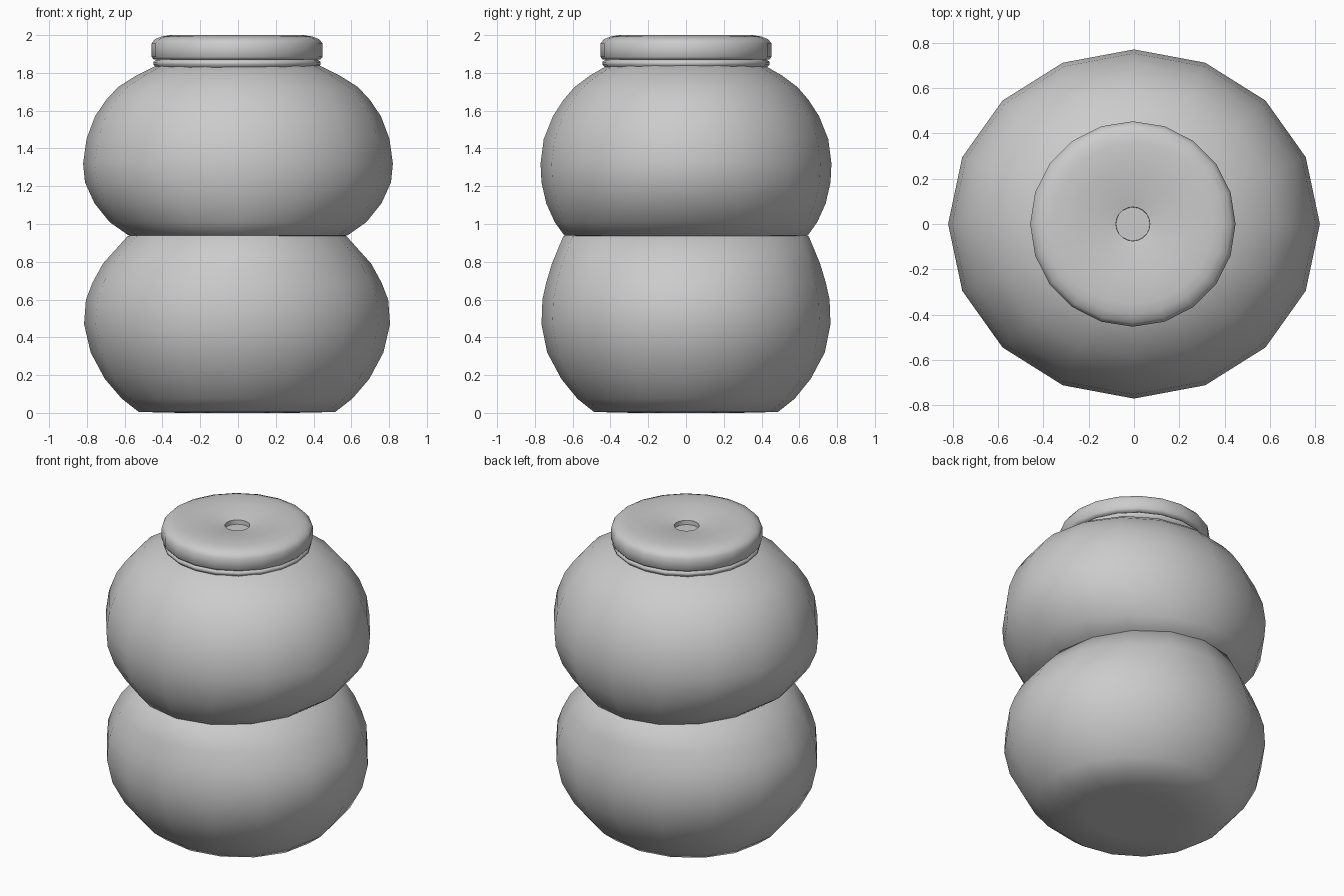
import bpy, bmesh, math


def lathe(name, rings, sides, cx=0.0, sharp_angle=70):
    """Stack of elliptical rings (rx, ry, z) with both ends capped."""
    bm = bmesh.new()
    loops = []
    for rx, ry, z in rings:
        loops.append([bm.verts.new((cx + rx * math.cos(2 * math.pi * i / sides),
                                    ry * math.sin(2 * math.pi * i / sides), z))
                      for i in range(sides)])
    for a, b in zip(loops, loops[1:]):
        for i in range(sides):
            j = (i + 1) % sides
            bm.faces.new((a[i], a[j], b[j], b[i]))
    bm.faces.new(loops[0][::-1])
    bm.faces.new(loops[-1])
    bmesh.ops.recalc_face_normals(bm, faces=bm.faces)
    mesh = bpy.data.meshes.new(name)
    bm.to_mesh(mesh)
    bm.free()
    obj = bpy.data.objects.new(name, mesh)
    bpy.context.collection.objects.link(obj)
    bpy.ops.object.select_all(action='DESELECT')
    obj.select_set(True)
    bpy.context.view_layer.objects.active = obj
    bpy.ops.object.shade_smooth_by_angle(angle=math.radians(sharp_angle))
    return obj


# Lower bulge, flat on the ground
lathe("lower_bulb", [
    (0.30, 0.28, 0.0), (0.52, 0.487, 0.005), (0.61, 0.575, 0.075),
    (0.70, 0.66, 0.18), (0.775, 0.735, 0.32), (0.81, 0.765, 0.47),
    (0.80, 0.76, 0.60), (0.765, 0.74, 0.69), (0.71, 0.71, 0.79),
    (0.58, 0.65, 0.935), (0.46, 0.50, 0.97)], 16, cx=-0.005)

# Upper bulge, resting on the lower one
lathe("upper_bulb", [
    (0.46, 0.50, 0.91), (0.58, 0.645, 0.94), (0.68, 0.695, 1.01),
    (0.76, 0.74, 1.11), (0.81, 0.765, 1.22), (0.82, 0.77, 1.32),
    (0.802, 0.753, 1.45), (0.757, 0.705, 1.57), (0.70, 0.65, 1.655),
    (0.635, 0.59, 1.725), (0.54, 0.51, 1.785), (0.43, 0.415, 1.84),
    (0.36, 0.35, 1.85)], 16)

# Neck collar under the lid
lathe("neck_collar", [(r, r, z) for r, z in [
    (0.42, 1.82), (0.443, 1.845), (0.443, 1.858), (0.43, 1.868),
    (0.40, 1.88)]], 20, cx=-0.005)

# Rounded lid with a dished top and small centre recess
lathe("lid", [(r, r, z) for r, z in [
    (0.36, 1.868), (0.44, 1.87), (0.453, 1.885), (0.453, 1.955),
    (0.435, 1.978), (0.40, 1.992), (0.355, 2.0), (0.25, 1.994),
    (0.15, 1.983), (0.075, 1.968), (0.074, 1.94)]], 20, cx=-0.005)
